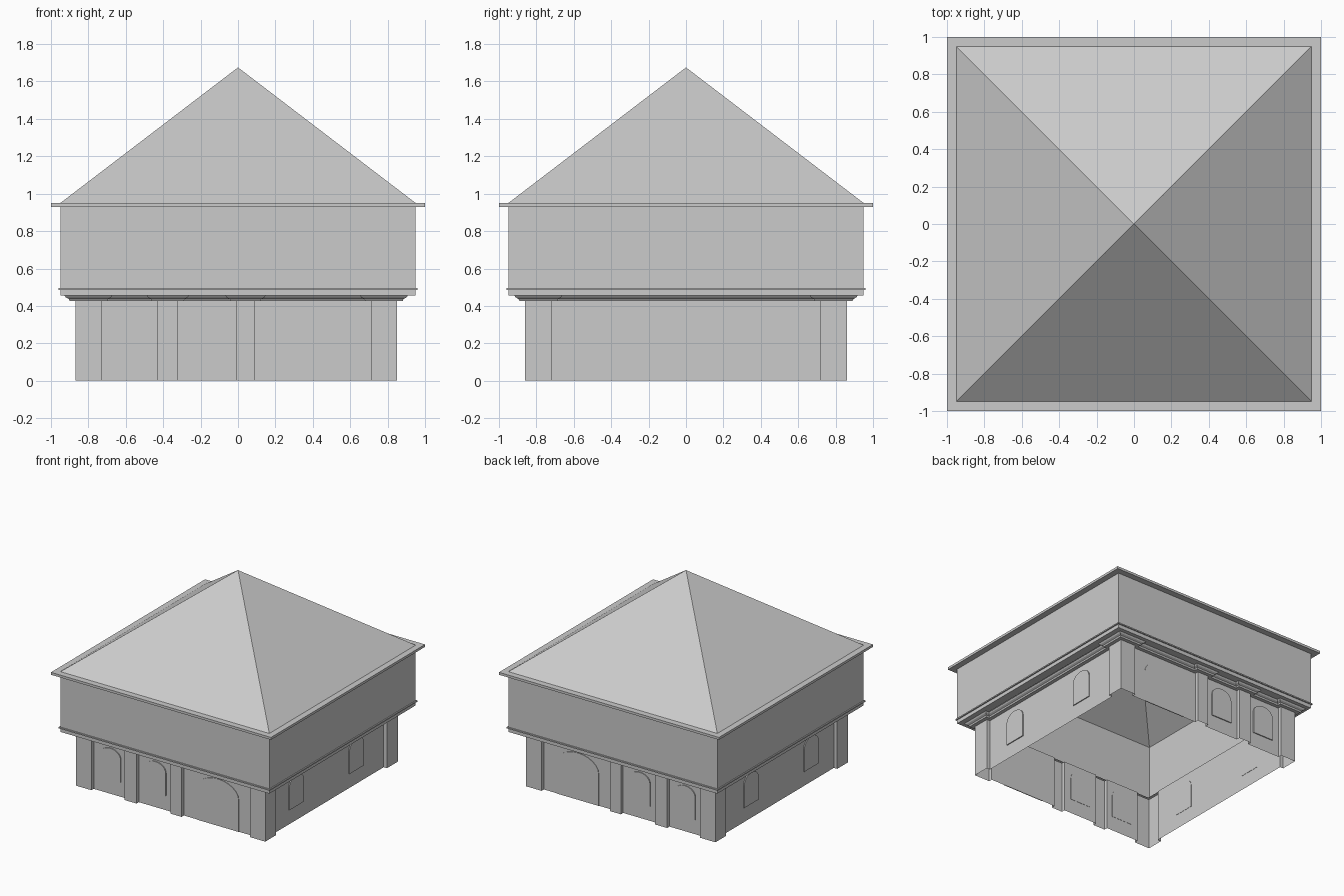
import bpy, bmesh, math

if "Cube" in bpy.data.objects:
    bpy.data.objects.remove(bpy.data.objects["Cube"])

X0, X1, Y = -0.87, 0.85, 0.86     # lower storey outline
D = 0.03                          # recess between pilasters


def make_object(name, bm, fix_normals=True):
    if fix_normals:
        bmesh.ops.recalc_face_normals(bm, faces=bm.faces)
    me = bpy.data.meshes.new(name)
    bm.to_mesh(me)
    bm.free()
    ob = bpy.data.objects.new(name, me)
    bpy.context.collection.objects.link(ob)
    return ob


def loft(name, rings, closed=False):
    """Skin successive rings of points, optionally joining last to first."""
    bm = bmesh.new()
    vs = [[bm.verts.new(p) for p in r] for r in rings]
    pairs = list(zip(vs, vs[1:]))
    if closed:
        pairs.append((vs[-1], vs[0]))
    for a, b in pairs:
        n = len(a)
        for i in range(n):
            j = (i + 1) % n
            bm.faces.new((a[i], a[j], b[j], b[i]))
    return make_object(name, bm)


def square(r, z):
    return [(-r, -r, z), (r, -r, z), (r, r, z), (-r, r, z)]


def offset(path, d):
    """Mitred outward offset of a right-angled, counter-clockwise outline."""
    out = []
    for i, (x, y) in enumerate(path):
        px, py = path[i - 1]
        nx, ny = path[(i + 1) % len(path)]
        for ax, ay in ((x - px, y - py), (nx - x, ny - y)):
            l = math.hypot(ax, ay)
            x, y = x + d * ay / l, y - d * ax / l
        out.append((x, y))
    return out


# Pilastered outline: recesses along front and sides, back mirrors front
bays = [(-0.73, -0.43), (-0.32, -0.01), (0.09, 0.71)]
front = [(X0, -Y)]
for a, b in bays:
    front += [(a, -Y), (a, -Y + D), (b, -Y + D), (b, -Y)]
front.append((X1, -Y))
right = [(X1, -0.72), (X1 - D, -0.72), (X1 - D, 0.72), (X1, 0.72)]
back = [(x, -y) for x, y in reversed(front)]
left = [(X0, 0.72), (X0 + D, 0.72), (X0 + D, -0.72), (X0, -0.72)]
outline = front + right + back + left

# Lower walls and stepped cornice
loft("lower_walls", [[(x, y, z) for x, y in outline] for z in (0, 0.425)])
profile = [(0, 0.425), (0.03, 0.425), (0.035, 0.437), (0.05, 0.445), (0.058, 0.455)]
loft("cornice", [[(x, y, z) for x, y in offset(outline, d)] for d, z in profile])

# Soffit and upper walls, string course, eave frame
loft("upper_walls", [square(0.88, 0.455), square(0.95, 0.455), square(0.95, 0.95)])
for name, r, z0, z1 in (("string_course", 0.96, 0.485, 0.495), ("eave", 1.0, 0.93, 0.95)):
    loft(name, [square(0.95, z0), square(r, z0), square(r, z1), square(0.95, z1)])

# Pyramid roof
bm = bmesh.new()
base = [bm.verts.new(p) for p in square(0.95, 0.95)]
apex = bm.verts.new((0, 0, 1.675))
for i in range(4):
    bm.faces.new((base[i], base[(i + 1) % 4], apex))
make_object("roof", bm)


def arched_panel(name, half, z0, spring, top, loc, angle, depth=0.01):
    """Thin arched slab facing -y before rotation."""
    pts = [(-half, z0), (half, z0)]
    for i in range(13):
        t = math.pi * i / 12
        pts.append((half * math.cos(t), spring + (top - spring) * math.sin(t)))
    bm = bmesh.new()
    f = bm.faces.new([bm.verts.new((x, 0.002, z)) for x, z in pts])
    r = bmesh.ops.extrude_face_region(bm, geom=[f])
    for v in r["geom"]:
        if isinstance(v, bmesh.types.BMVert):
            v.co.y -= depth
    ob = make_object(name, bm)
    ob.location = (*loc, 0)
    ob.rotation_euler.z = angle


# Windows and doors, front and back
for s, a in ((-1, 0), (1, math.pi)):
    for x in (-0.575, -0.165):
        arched_panel("window", 0.094, 0.12, 0.305, 0.378, (x, s * (Y - D)), a)
    arched_panel("door", 0.19, 0, 0.26, 0.385, (0.4, s * (Y - D)), a, 0.006)
# Side windows
for x, a in ((X1 - D, math.pi / 2), (X0 + D, -math.pi / 2)):
    for y in (-0.42, 0.36):
        arched_panel("side_window", 0.094, 0.12, 0.305, 0.378, (x, y), a)
